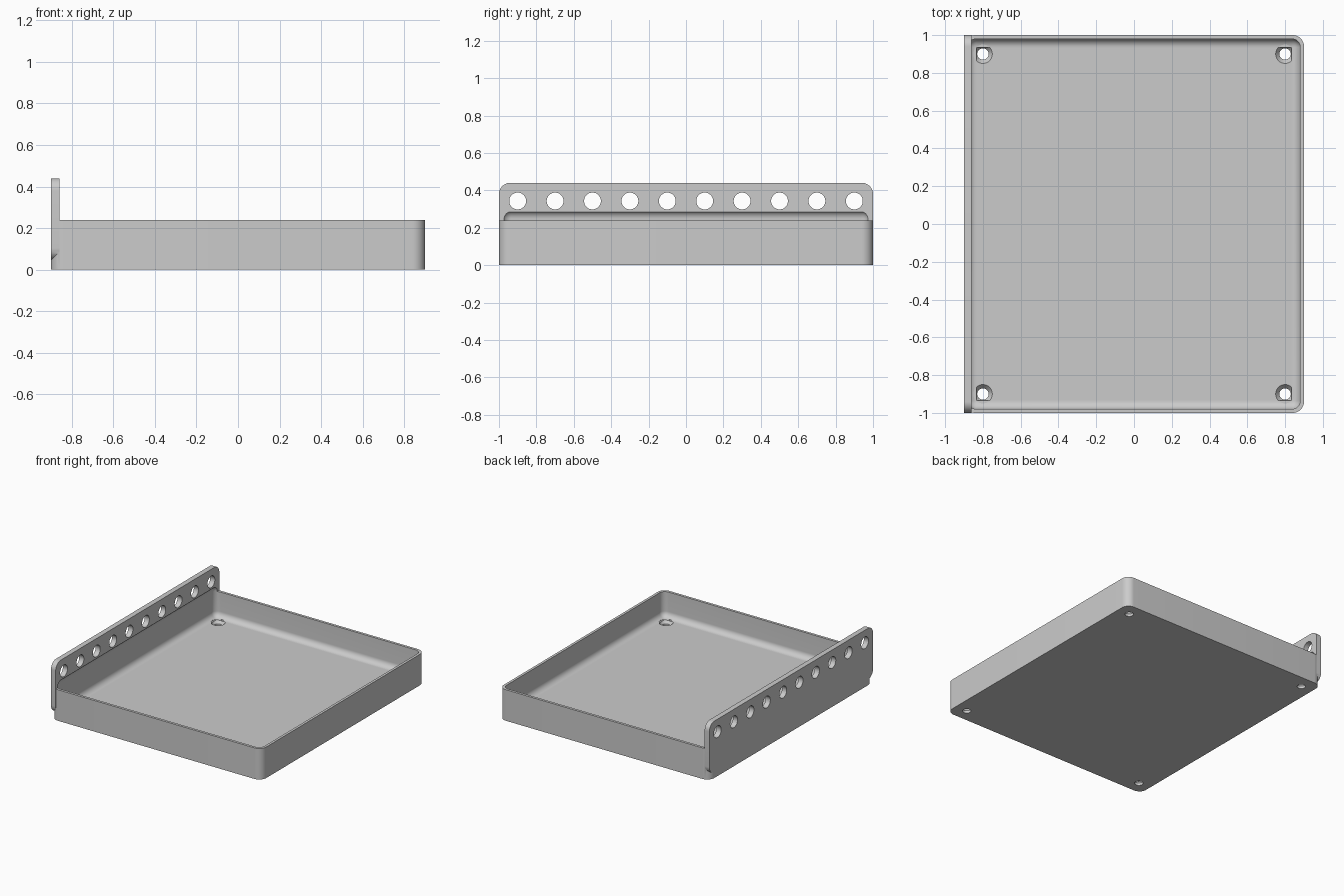
import bpy, bmesh, math
from mathutils import Matrix, Vector

old = bpy.data.objects.get("Cube")
if old:
    bpy.data.objects.remove(old, do_unlink=True)

grey = bpy.data.materials.new("plain grey")
grey.use_nodes = True
colour = (0.6, 0.6, 0.6, 1)
grey.diffuse_color = colour
grey.node_tree.nodes["Principled BSDF"].inputs["Base Color"].default_value = colour


def make_object(name, bm):
    bmesh.ops.recalc_face_normals(bm, faces=bm.faces)
    mesh = bpy.data.meshes.new(name)
    bm.to_mesh(mesh)
    bm.free()
    mesh.materials.append(grey)
    obj = bpy.data.objects.new(name, mesh)
    bpy.context.collection.objects.link(obj)
    return obj


def rounded_box(name, low, high, radius, axis=None):
    """Box with the edges along one axis rounded, or all edges if axis is None."""
    low, high = Vector(low), Vector(high)
    bm = bmesh.new()
    bmesh.ops.create_cube(bm, size=1)
    for v in bm.verts:
        v.co = Vector(c * s for c, s in zip(v.co, high - low)) + (low + high) / 2
    edges = [e for e in bm.edges if axis is None
             or abs((e.verts[0].co - e.verts[1].co)[axis]) > 1e-5]
    bmesh.ops.bevel(bm, geom=edges, offset=radius, segments=12, profile=0.5, affect='EDGES')
    return make_object(name, bm)


def add_cone(bm, place, z0, z1, r0, r1):
    shift = Matrix.Translation((0, 0, (z0 + z1) / 2))
    bmesh.ops.create_cone(bm, cap_ends=True, segments=48, radius1=r0, radius2=r1,
                          depth=z1 - z0, matrix=place @ shift)


def boolean(target, tool, operation):
    mod = target.modifiers.new(operation.title(), 'BOOLEAN')
    mod.operation, mod.solver, mod.object = operation, 'EXACT', tool
    bpy.context.view_layer.objects.active = target
    bpy.ops.object.modifier_apply(modifier=mod.name)
    bpy.data.objects.remove(tool, do_unlink=True)


FLOOR, RIM, CORNER = 0.045, 0.24, 0.06

# Tray body fused with the taller mounting plate on its right side
tray = rounded_box("tray_with_mounting_plate", (-0.9, -1, 0), (0.9, 1, RIM), CORNER, axis=2)
plate = rounded_box("mounting_plate", (-0.9, -1, FLOOR), (-0.86, 1, 0.44), CORNER, axis=0)
boolean(tray, plate, 'UNION')

# Hollow with soft edges, reaching slightly up into the plate
hollow = rounded_box("hollow", (-0.88, -0.98, FLOOR), (0.88, 0.98, 0.293), 0.045)
boolean(tray, hollow, 'DIFFERENCE')

# Row of round holes through the plate
bm = bmesh.new()
for i in range(10):
    place = Matrix.Translation((-0.88, -0.9 + 0.2 * i, 0.343)) @ Matrix.Rotation(math.pi / 2, 4, 'Y')
    add_cone(bm, place, -0.1, 0.1, 0.045, 0.045)
boolean(tray, make_object("plate_holes", bm), 'DIFFERENCE')

# Countersunk screw holes in the floor corners: shaft, cone, head clearance
for z0, z1, r0, r1 in ((-0.1, 0.1, 0.03, 0.03), (0.02, FLOOR, 0.03, 0.05),
                       (FLOOR, 0.12, 0.05, 0.05)):
    bm = bmesh.new()
    for x in (-0.8, 0.8):
        for y in (-0.9, 0.9):
            add_cone(bm, Matrix.Translation((x, y, 0)), z0, z1, r0, r1)
    boolean(tray, make_object("screw_holes", bm), 'DIFFERENCE')

# Smooth rounded surfaces, sharp rims
bpy.ops.object.select_all(action='DESELECT')
tray.select_set(True)
bpy.context.view_layer.objects.active = tray
bpy.ops.object.shade_smooth_by_angle(angle=math.radians(30))
